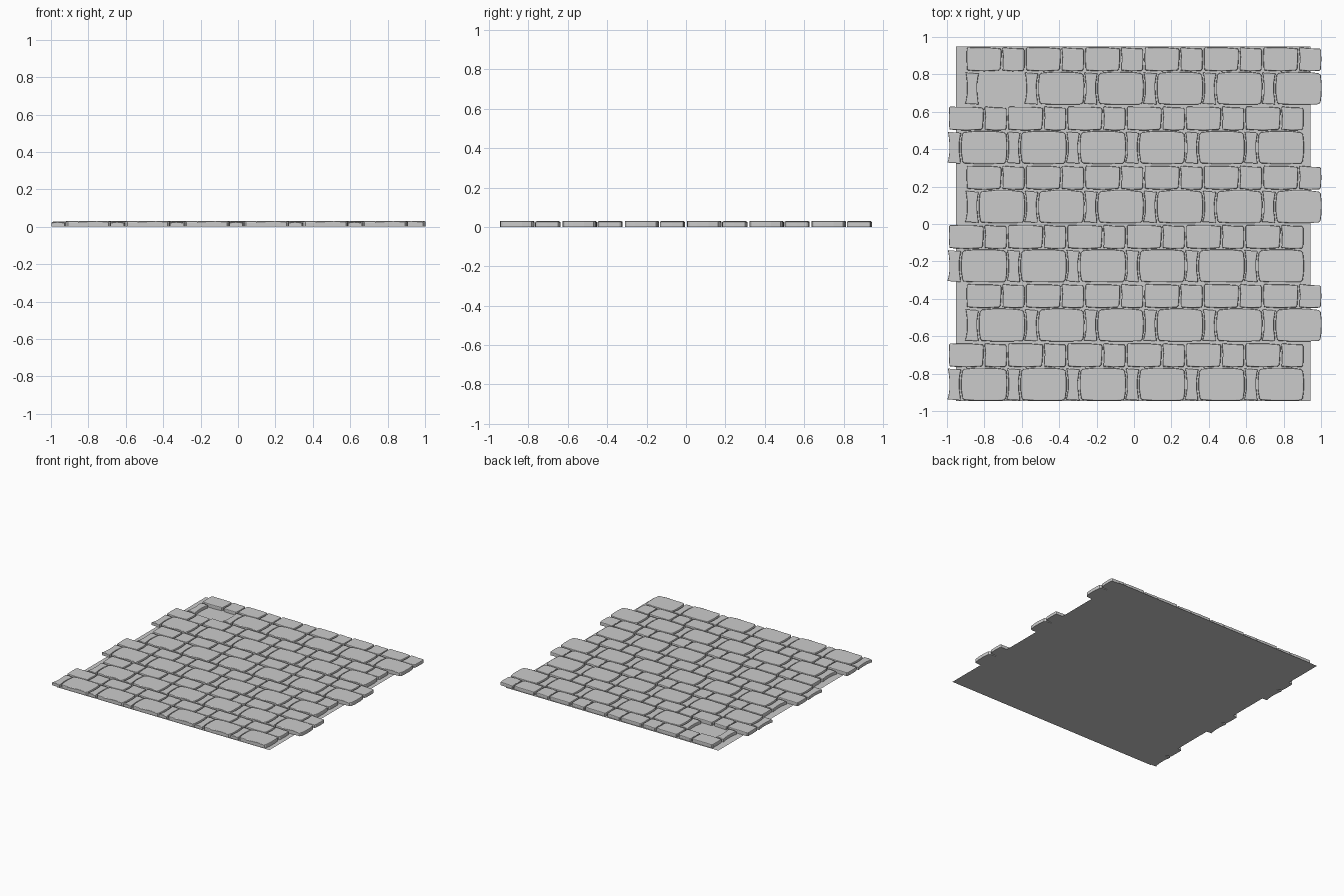
import bpy, bmesh

if "Cube" in bpy.data.objects:
    bpy.data.objects.remove(bpy.data.objects["Cube"])

PX, PY = 0.3173, 0.633      # repeat of the paving pattern
X0, Y0 = -0.995, -0.944     # lower left corner of the pattern
SHIFT = 0.095               # sideways offset of alternate course pairs


def stone_mesh(name, outline, height, bevel=0.006):
    """Extrude a rounded outline and soften its rim."""
    bm = bmesh.new()
    base = bm.faces.new([bm.verts.new((x, y, 0.001)) for x, y in outline])
    ext = bmesh.ops.extrude_face_region(bm, geom=[base])
    top = [v for v in ext["geom"] if isinstance(v, bmesh.types.BMVert)]
    for v in top:
        v.co.z = height
    if base.is_valid is False or len(bm.faces) == len(outline) + 1:
        bmesh.ops.contextual_create(bm, geom=[v for v in bm.verts if v.co.z < 0.002])
    rim = [e for e in bm.edges if all(v.co.z > 0.01 for v in e.verts)]
    bmesh.ops.bevel(bm, geom=rim, offset=bevel, segments=2, profile=0.5,
                    affect='EDGES')
    bmesh.ops.recalc_face_normals(bm, faces=bm.faces)
    me = bpy.data.meshes.new(name)
    bm.to_mesh(me)
    bm.free()
    return me


# Outlines, counter-clockwise, local to the pattern corner of each course
big = [(0.078, 0.012), (0.086, 0.003), (0.14, 0.000), (0.24, 0.000),
       (0.302, 0.002), (0.311, 0.012), (0.316, 0.05), (0.317, 0.11),
       (0.312, 0.158), (0.300, 0.168), (0.25, 0.174), (0.15, 0.175),
       (0.088, 0.169), (0.076, 0.158), (0.071, 0.11), (0.071, 0.06)]
narrow = [(-0.003, 0.006), (0.03, 0.004), (0.068, 0.001), (0.067, 0.02),
          (0.062, 0.06), (0.061, 0.11), (0.067, 0.15), (0.070, 0.165),
          (0.035, 0.168), (0.000, 0.171), (0.004, 0.15), (0.008, 0.11),
          (0.008, 0.06), (0.003, 0.025)]
medium = [(0.008, 0.006), (0.03, 0.003), (0.10, 0.000), (0.178, 0.004),
          (0.186, 0.012), (0.190, 0.06), (0.191, 0.11), (0.187, 0.121),
          (0.13, 0.126), (0.06, 0.126), (0.012, 0.128), (0.006, 0.12),
          (0.005, 0.06)]
small = [(0.198, 0.005), (0.25, 0.000), (0.306, 0.002), (0.313, 0.012),
         (0.315, 0.06), (0.314, 0.112), (0.308, 0.121), (0.25, 0.123),
         (0.201, 0.128), (0.196, 0.12), (0.201, 0.07), (0.199, 0.03)]

big_m = stone_mesh("big_stone", big, 0.030)
narrow_m = stone_mesh("narrow_stone", narrow, 0.025, 0.005)
medium_m = stone_mesh("medium_stone", medium, 0.029)
small_m = stone_mesh("small_stone", small, 0.027)

# Courses: (y offset, x shift, stones)
courses = [(0.0, 0.0, (big_m, narrow_m)),
           (0.178, 0.0, (medium_m, small_m)),
           (0.3165, SHIFT, (big_m, narrow_m)),
           (0.4945, SHIFT, (medium_m, small_m))]

for row in range(3):
    for c, (dy, dx, meshes) in enumerate(courses):
        for col in range(6):
            for me in meshes:
                # One big stone is missing from the upper left
                if me is big_m and (row, c, col) == (2, 2, 0):
                    continue
                ob = bpy.data.objects.new(me.name, me)
                ob.location = (X0 + dx + col * PX, Y0 + dy + row * PY, 0)
                bpy.context.collection.objects.link(ob)

# Mortar bed under the stones
bpy.ops.mesh.primitive_plane_add(size=1, location=(-0.005, 0.002, 0))
bed = bpy.context.object
bed.name = "mortar_bed"
bed.scale = (1.895, 1.895, 1)
